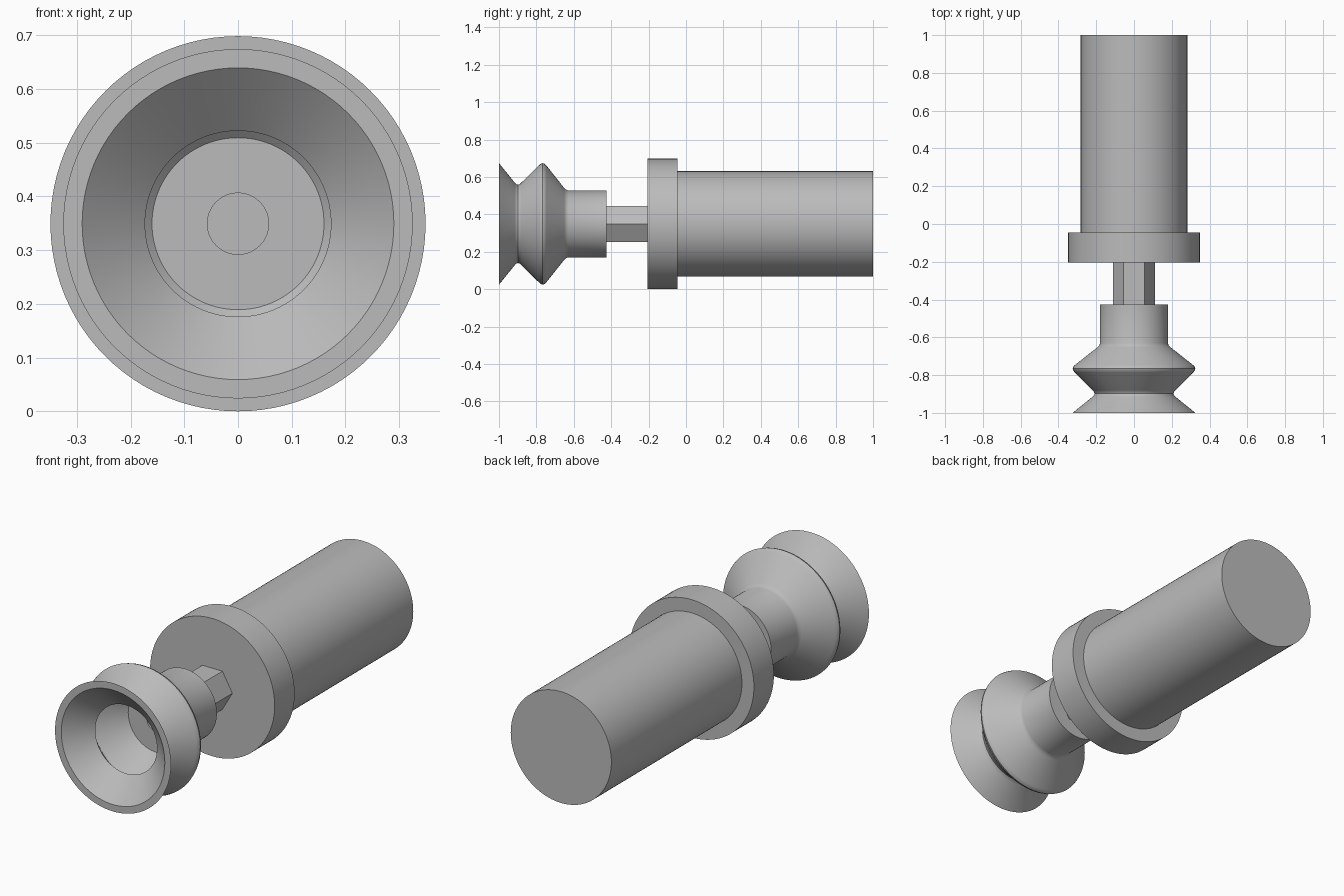
import bpy, bmesh, math

AXIS_Z = 0.349

cube = bpy.data.objects.get("Cube")
if cube:
    bpy.data.objects.remove(cube, do_unlink=True)

grey = bpy.data.materials.new("plain grey")
grey.use_nodes = True
colour = (0.5, 0.5, 0.5, 1)
grey.diffuse_color = colour
grey.node_tree.nodes["Principled BSDF"].inputs["Base Color"].default_value = colour


def lathe(name, profile, sides=96, closed=False):
    """Turn (y, radius) points about the long axis; open ends get caps."""
    bm = bmesh.new()
    rings = []
    for y, r in profile:
        angles = [2 * math.pi * i / sides for i in range(sides)]
        rings.append([bm.verts.new((r * math.cos(a), y, AXIS_Z + r * math.sin(a)))
                      for a in angles])
    pairs = list(zip(rings, rings[1:]))
    if closed:
        pairs.append((rings[-1], rings[0]))
    else:
        bm.faces.new(rings[0])
        bm.faces.new(rings[-1])
    for a, b in pairs:
        for i in range(sides):
            j = (i + 1) % sides
            bm.faces.new((a[i], a[j], b[j], b[i]))
    bmesh.ops.recalc_face_normals(bm, faces=bm.faces)
    mesh = bpy.data.meshes.new(name)
    bm.to_mesh(mesh)
    bm.free()
    mesh.materials.append(grey)
    obj = bpy.data.objects.new(name, mesh)
    bpy.context.collection.objects.link(obj)
    bpy.ops.object.select_all(action="DESELECT")
    obj.select_set(True)
    bpy.context.view_layer.objects.active = obj
    bpy.ops.object.shade_smooth_by_angle(angle=math.radians(28))
    return obj


# Main barrel, its collar and the hexagonal stem
lathe("barrel", [(-0.045, 0.282), (1.0, 0.282)])
lathe("collar", [(-0.205, 0.349), (-0.045, 0.349)])
lathe("hex_stem", [(-0.425, 0.112), (-0.205, 0.112)], sides=6)

# Bellows suction cup: outside from lip to neck, then the hollow inside
outside = [(-1.0, 0.325), (-0.915, 0.220), (-0.908, 0.213), (-0.898, 0.209),
           (-0.888, 0.213), (-0.880, 0.221), (-0.785, 0.314), (-0.777, 0.321),
           (-0.766, 0.325), (-0.755, 0.321), (-0.747, 0.313), (-0.652, 0.193),
           (-0.643, 0.184), (-0.630, 0.179), (-0.425, 0.179)]
inside = [(-0.425, 0.057), (-0.65, 0.057), (-0.65, 0.16), (-0.765, 0.285),
          (-0.895, 0.173), (-1.0, 0.29)]
lathe("suction_cup", outside + inside, closed=True)
